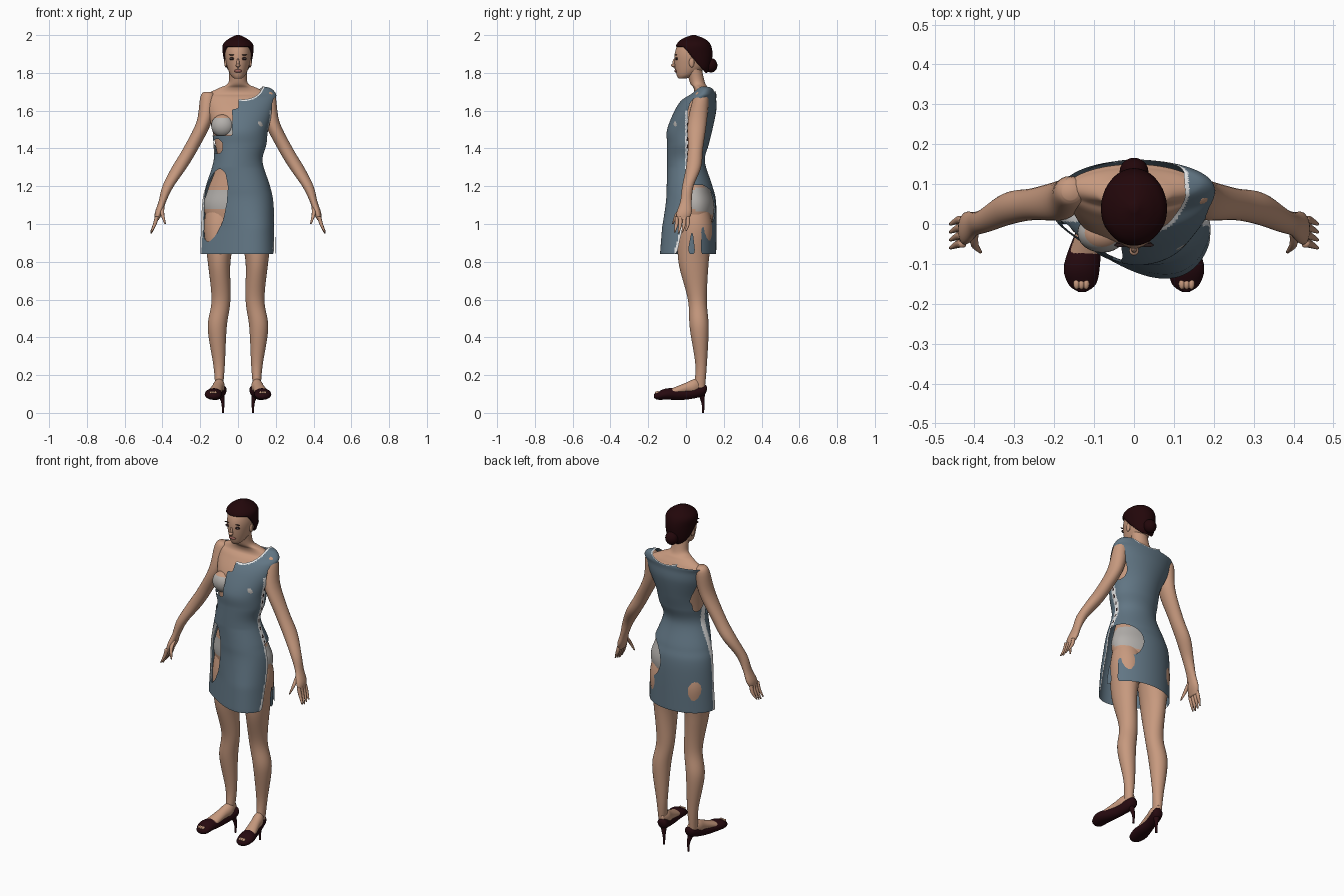
import bpy, bmesh, math

if "Cube" in bpy.data.objects:
    bpy.data.objects.remove(bpy.data.objects["Cube"])


def material(name, red, green, blue):
    mat = bpy.data.materials.new(name)
    mat.use_nodes = True
    colour = (red, green, blue, 1)
    mat.diffuse_color = colour
    mat.node_tree.nodes["Principled BSDF"].inputs["Base Color"].default_value = colour
    return mat


SKIN = material("skin", .57, .32, .21)
CLOTH = material("blue grey cloth", .12, .18, .23)
TRIM = material("white trim", .8, .8, .8)
UNDERWEAR = material("grey underwear", .45, .43, .41)
HAIR = material("dark hair", .016, .002, .003)
LEATHER = material("dark shoe leather", .02, .003, .005)
LIP = material("lip", .33, .12, .1)
BLACK = material("black", .02, .01, .01)


def smooth_open_edges(bm):
    """Round off the stepped edge left where faces were removed."""
    for _ in range(6):
        moved = {}
        for vert in bm.verts:
            near = [edge.other_vert(vert).co for edge in vert.link_edges if edge.is_boundary]
            if len(near) == 2:
                moved[vert] = vert.co / 2 + (near[0] + near[1]) / 4
        for vert, position in moved.items():
            vert.co = position


def finish(name, bm, materials, rule):
    """Colour or remove faces by rule and make a smooth object."""
    bmesh.ops.recalc_face_normals(bm, faces=bm.faces)
    if rule:
        removed = []
        for face in bm.faces:
            slot = rule(*face.calc_center_median())
            if slot is None:
                removed.append(face)
            else:
                face.material_index = slot
        if removed:
            bmesh.ops.delete(bm, geom=removed, context='FACES')
            smooth_open_edges(bm)
    mesh = bpy.data.meshes.new(name)
    bm.to_mesh(mesh)
    bm.free()
    for mat in materials:
        mesh.materials.append(mat)
    mesh.shade_smooth()
    ob = bpy.data.objects.new(name, mesh)
    bpy.context.collection.objects.link(ob)
    return ob


def blend(before, start, end, after, t):
    """Smooth curve between start and end."""
    slope = (end - before) / 2
    next_slope = (after - start) / 2
    rise = end - start
    bend = 3 * rise - 2 * slope - next_slope
    twist = slope + next_slope - 2 * rise
    return start + t * (slope + t * (bend + t * twist))


def spline(rows, steps):
    padded = [rows[0], *rows, rows[-1]]
    for group in zip(padded, padded[1:], padded[2:], padded[3:]):
        for step in range(steps):
            yield [blend(*values, step / steps) for values in zip(*group)]
    yield rows[-1]


def loft(name, rows, materials, rule=None, axis='z', side=1, steps=5, sides=24, cap=True,
         drape=lambda place: 0):
    """Join ellipses: position on axis, two centre values, two radii; drape skews the front."""
    bm = bmesh.new()
    rings = []
    for place, centre_x, centre, radius_x, radius in spline(rows, steps):
        ring = []
        for i in range(sides):
            angle = math.tau * i / sides
            x = side * (centre_x + radius_x * math.cos(angle))
            other = centre + radius * math.sin(angle)
            other += drape(place) * math.cos(angle) * min(0, math.sin(angle))
            ring.append(bm.verts.new((x, other, place) if axis == 'z' else (x, place, other)))
        rings.append(ring)
    for low, high in zip(rings, rings[1:]):
        for i in range(sides):
            bm.faces.new((low[i - 1], low[i], high[i], high[i - 1]))
    if cap:
        bm.faces.new(rings[0])
        bm.faces.new(rings[-1])
    return finish(name, bm, materials, rule)


def centred(rows, lean=lambda z: 0):
    """Add the sideways centre to rows of height, depth centre and radii."""
    return [(z, lean(z), *rest) for z, *rest in rows]


def blob(name, place, size, materials, rule=None):
    bm = bmesh.new()
    bmesh.ops.create_uvsphere(bm, u_segments=24, v_segments=16, radius=1)
    for vert in bm.verts:
        vert.co = [c * s + p for c, s, p in zip(vert.co, size, place)]
    return finish(name, bm, materials, rule)


def oval(a, b, centre_a, centre_b, radius_a, radius_b):
    """Below one inside the oval."""
    return math.hypot((a - centre_a) / radius_a, (b - centre_b) / radius_b)


# Torso and neck, with briefs and bra band as bands of faces
def torso_rule(x, y, z):
    briefs = abs(z - 1.13) < .045 + max(0, y) / 4
    bra = y < 0 and 1.47 < z < 1.55
    return int(briefs or bra)


loft("torso", centred([
    (.93, .05, .13, .07), (1.08, .05, .18, .1), (1.18, .04, .16, .09), (1.32, .02, .11, .07),
    (1.42, .02, .12, .08), (1.56, .04, .15, .09), (1.66, .08, .17, .07), (1.69, .09, .16, .05),
    (1.72, .08, .1, .04), (1.75, .06, .05, .04), (1.84, .04, .05, .04)]),
    [SKIN, UNDERWEAR], torso_rule, steps=10, sides=64)


# Dress with a torn front, open side seams and pale edging
def dress_rule(x, y, z):
    neck = oval(x, z, .03, 1.74, .1, .08 if y < .09 else .05)
    if neck < 1:
        return None
    laces = False
    if x < 0:
        bare_shoulder = y < .1 and z > 1.47 and x < (0 if z > 1.61 else -.03)
        shoulder_top = z > 1.69 and x < -.05
        armpit = x < -.1 and oval(y, z, .06, 1.5, .04, .09) < 1
        rib_gap = y < 0 and oval(x, z, -.11, 1.41, .03, .04) < 1
        hip_gap = y < 0 and oval(x, z, z / 6 - .31, 1.1, .065, .19) < 1
        if bare_shoulder or shoulder_top or armpit or rib_gap or hip_gap:
            return None
        seam_trim = x < -.08 and abs(y - .02) < .014 and z < 1.5
    else:
        seam = min(.01, z / 4 - .26)
        armhole = x > .1 and oval(y, z, .06, 1.58, .05, .09) < 1
        back_gap = y > seam and oval(x, z, .17, 1.1, .11, .11) < 1
        slit = x > .08 and z < 1.1 and seam < y < .08
        hanging_strip = z < .97 and abs(y - .03) < (1 - z) / 8
        if armhole or back_gap or (slit and not hanging_strip):
            return None
        seam_trim = x > .08 and abs(y - seam) < .014 and z < 1.6
        laces = seam_trim and 1.2 < z < 1.55 and abs(y - seam) < .005 and z % .04 < .02
    neck_trim = neck < 1.1 and (x > -.03 or y > .09)
    return 2 if laces else int(seam_trim or neck_trim)


loft("dress", centred([
    (.84, .02, .2, .14), (1.1, .03, .19, .13), (1.2, .02, .17, .12), (1.33, 0, .13, .1),
    (1.42, .01, .14, .11), (1.5, .02, .15, .12), (1.6, .05, .18, .11), (1.66, .07, .19, .09),
    (1.69, .09, .19, .07), (1.72, .1, .16, .05), (1.73, .09, .1, .03)],
    lambda z: .01 if z > 1.4 else 0), [CLOTH, TRIM, BLACK], dress_rule, steps=16, sides=160,
    cap=False, drape=lambda z: min(.08, max(0, 1.3 - z) / 4))

# Head
loft("head", centred([
    (1.77, -.02, .02, .02), (1.79, 0, .04, .05), (1.84, .03, .06, .09), (1.9, .04, .07, .1),
    (1.95, .04, .06, .08), (1.98, .04, .02, .03)]), [SKIN], sides=40)
blob("nose", (0, -.06, 1.85), (.008, .012, .026), [SKIN])
blob("nose_tip", (0, -.067, 1.84), (.012, .012, .009), [SKIN])
blob("lips", (0, -.053, 1.81), (.022, .009, .008), [LIP])

# Swept back hair and bun
hair = loft("hair", centred([
    (1.8, .08, .04, .03), (1.83, .06, .065, .07), (1.9, .04, .08, .1), (1.95, .04, .08, .09),
    (1.98, .04, .05, .06), (2, .04, .01, .01)]), [HAIR],
    lambda x, y, z: None if z < 1.94 and y < .85 * (1.94 - z) - .015 else 0, steps=8, sides=72)
shell = hair.modifiers.new("thickness", 'SOLIDIFY')
shell.thickness = .015
shell.offset = -1
blob("hair_bun", (0, .132, 1.84), (.036, .034, .038), [HAIR])

for label, side in (("left", 1), ("right", -1)):
    # Face details
    blob(label + "_eye", (side * .03, -.05, 1.875), (.016, .007, .008), [BLACK])
    blob(label + "_eye_white", (side * .036, -.053, 1.875), (.004, .005, .003), [TRIM])
    blob(label + "_eyebrow", (side * .033, -.053, 1.895), (.017, .005, .002), [BLACK])
    blob(label + "_ear", (side * .065, .03, 1.855), (.008, .014, .026), [SKIN])

    # Bust with bra cup
    blob(label + "_breast", (side * .08, -.022, 1.52), (.062, .05, .06),
         [SKIN, UNDERWEAR], lambda x, y, z: int(z < 1.56))

    # Arm and hand
    loft(label + "_arm", [
        (1.7, .16, .08, .02, .02), (1.67, .16, .08, .04, .04), (1.54, .18, .06, .04, .05),
        (1.4, .25, .05, .04, .04), (1.3, .31, .04, .04, .04), (1.2, .37, .01, .03, .03),
        (1.12, .4, 0, .02, .03), (1.06, .42, -.01, .02, .04), (1.02, .43, -.02, .01, .03)],
        [SKIN], side=side)
    for i, finger in enumerate(("little", "ring", "middle", "index")):
        y = .02 * (1 - i) - .01
        tip = .95 + .006 * abs(i - 2)
        loft(f"{label}_{finger}_finger", [
            (1.04, .43, y, .01, .01), (1, .44, y, .01, .01), (tip, .46, y - .01, .004, .004)],
            [SKIN], side=side, sides=10)
    loft(label + "_thumb", [
        (1.09, .4, -.02, .01, .01), (1.05, .4, -.05, .01, .01), (1, .385, -.07, .004, .004)],
        [SKIN], side=side, sides=10)

    # Leg
    loft(label + "_leg", [
        (1.12, .09, .05, .07, .06), (.98, .095, .05, .085, .09), (.8, .1, .04, .06, .08),
        (.6, .09, .06, .05, .05), (.45, .11, .07, .05, .05), (.25, .1, .08, .03, .03),
        (.13, .1, .07, .02, .03)], [SKIN], side=side, steps=8, sides=32)

    # Foot, toes and open toed shoe
    loft(label + "_foot", [
        (.1, .09, .15, .01, .02), (.05, .1, .14, .03, .04), (0, .11, .13, .03, .03),
        (-.1, .13, .1, .04, .02)], [SKIN], axis='y', side=side)
    loft(label + "_shoe", [
        (.11, .09, .13, .01, .01), (.09, .09, .12, .03, .03), (0, .11, .1, .03, .03),
        (-.1, .13, .1, .045, .03), (-.15, .13, .09, .035, .02), (-.17, .13, .09, .01, .01)],
        [LEATHER], axis='y', side=side)
    for i, toe in enumerate(("big", "second", "third")):
        blob(f"{label}_{toe}_toe", (side * (.12 + i * .012), -.15, .107), (.008, .014, .008), [SKIN])
    loft(label + "_heel", [
        (0, .08, .09, .006, .006), (.05, .08, .09, .008, .008), (.11, .09, .08, .02, .02)],
        [LEATHER], side=side, sides=16)
